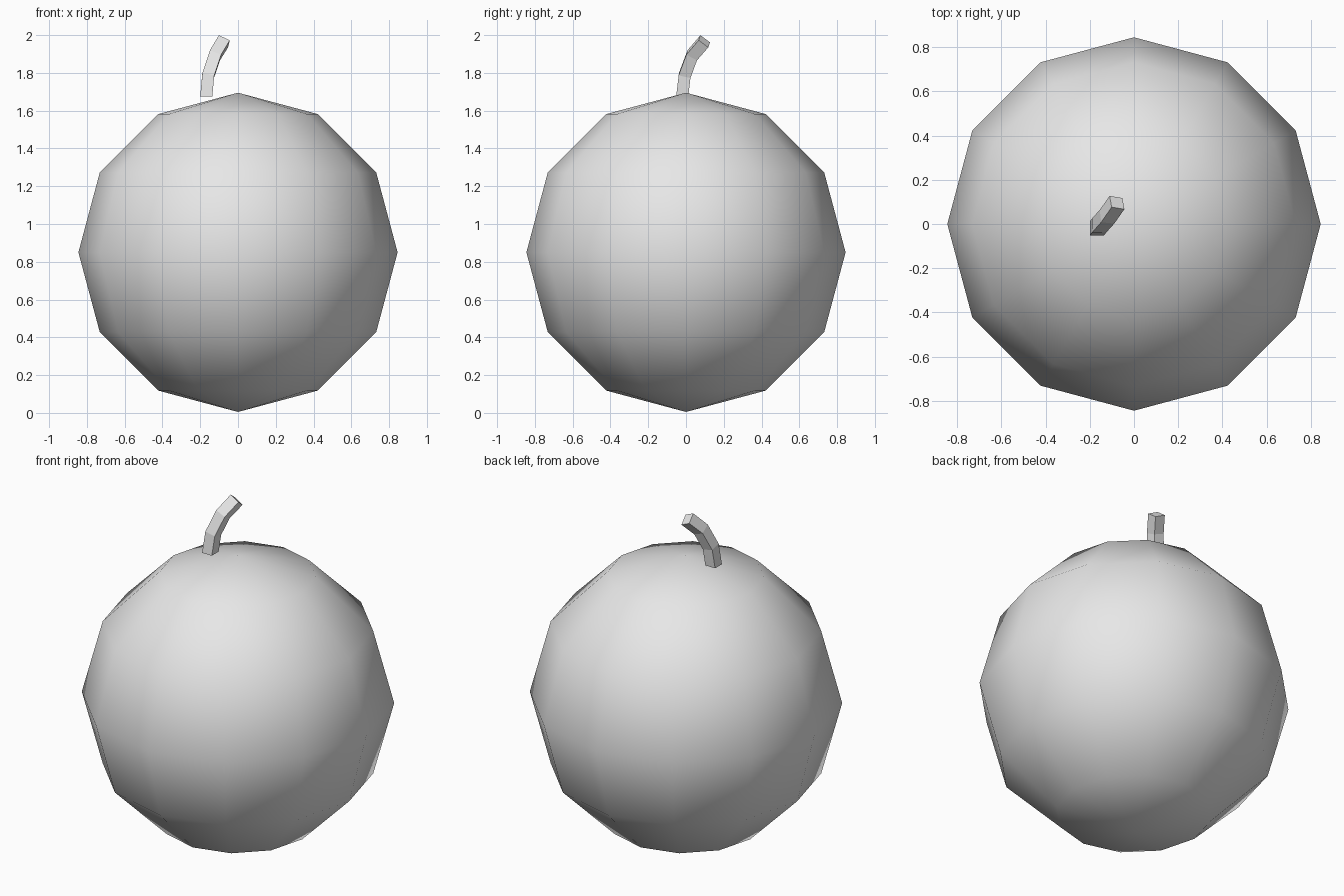
import bpy, bmesh
from mathutils import Vector

cube = bpy.data.objects.get("Cube")
if cube:
    bpy.data.objects.remove(cube, do_unlink=True)

# One plain grey for the whole model
grey = bpy.data.materials.new("light_grey")
grey.use_nodes = True
grey.diffuse_color = (0.8, 0.8, 0.8, 1)
grey.node_tree.nodes["Principled BSDF"].inputs["Base Color"].default_value = (0.8, 0.8, 0.8, 1)


def add_object(name, bm, smooth):
    bmesh.ops.recalc_face_normals(bm, faces=bm.faces)
    for face in bm.faces:
        face.smooth = smooth
    mesh = bpy.data.meshes.new(name)
    bm.to_mesh(mesh)
    bm.free()
    mesh.materials.append(grey)
    obj = bpy.data.objects.new(name, mesh)
    bpy.context.collection.objects.link(obj)
    return obj


# Round fruit body: coarse sphere with smooth shading
bm = bmesh.new()
bmesh.ops.create_uvsphere(bm, u_segments=12, v_segments=6, radius=0.845)
body = add_object("fruit_body", bm, True)
body.location.z = 0.85

# Curved square stem: a square swept along a bent path
path = [Vector(p) for p in ((-0.168, -0.02, 1.675), (-0.158, -0.007, 1.786),
                            (-0.122, 0.033, 1.893), (-0.077, 0.097, 1.967))]
half = 0.032
up = Vector((0, 0, 1))
steps = [(b - a).normalized() for a, b in zip(path, path[1:])]
tangents = [up] + [(a + b).normalized() for a, b in zip(steps, steps[1:])] + [steps[-1]]

bm = bmesh.new()
rings = []
for centre, tangent in zip(path, tangents):
    turn = up.rotation_difference(tangent)
    rings.append([bm.verts.new(centre + turn @ Vector((x * half, y * half, 0)))
                  for x, y in ((-1, -1), (1, -1), (1, 1), (-1, 1))])
for low, high in zip(rings, rings[1:]):
    for i in range(4):
        j = (i + 1) % 4
        bm.faces.new((low[i], low[j], high[j], high[i]))
bm.faces.new(rings[0][::-1])
bm.faces.new(rings[-1])
add_object("stem", bm, False)
